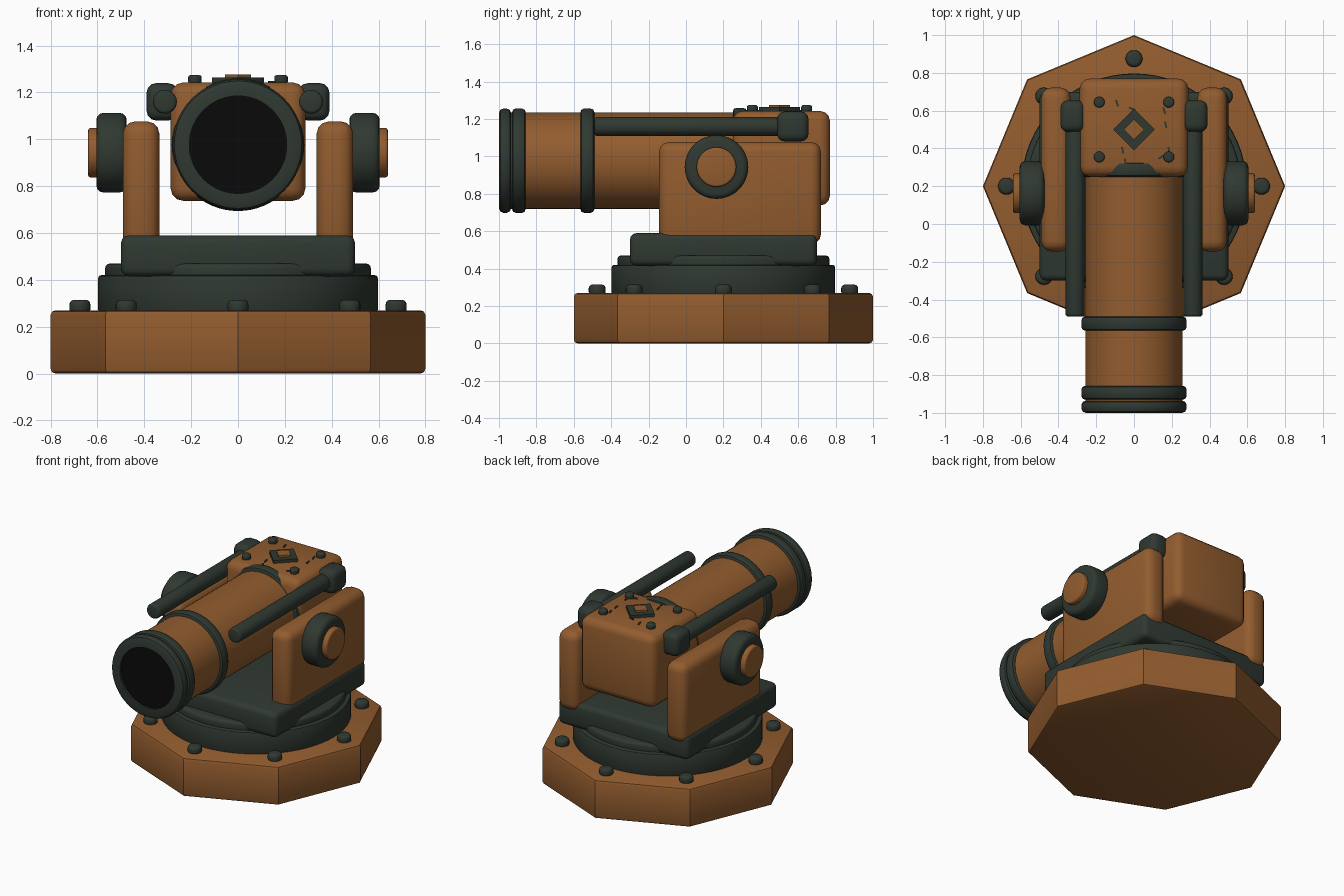
import bpy, bmesh, math
from mathutils import Matrix, Vector

if "Cube" in bpy.data.objects:
    bpy.data.objects.remove(bpy.data.objects["Cube"])


def material(name, col):
    m = bpy.data.materials.new(name)
    m.diffuse_color = (*col, 1)
    m.use_nodes = True
    m.node_tree.nodes["Principled BSDF"].inputs["Base Color"].default_value = m.diffuse_color
    return m


ORANGE = material("burnt orange", (0.29, 0.108, 0.028))
DARK = material("dark green grey", (0.029, 0.040, 0.031))
BLACK = material("bore black", (0.003, 0.003, 0.003))
AXIS = {'X': Matrix.Rotation(math.pi / 2, 4, 'Y'),
        'Y': Matrix.Rotation(math.pi / 2, 4, 'X'), 'Z': Matrix()}


def finish(name, bm, mat, bevel=0, seg=3):
    """Round the sharp edges, make the object and shade it."""
    if bevel:
        sharp = [e for e in bm.edges if e.calc_face_angle(0) > math.radians(50)]
        bmesh.ops.bevel(bm, geom=sharp, offset=bevel, segments=seg,
                        profile=0.5, affect='EDGES', clamp_overlap=True)
    bmesh.ops.recalc_face_normals(bm, faces=bm.faces)
    me = bpy.data.meshes.new(name)
    bm.to_mesh(me)
    bm.free()
    me.materials.append(mat)
    ob = bpy.data.objects.new(name, me)
    bpy.context.collection.objects.link(ob)
    bpy.ops.object.select_all(action='DESELECT')
    ob.select_set(True)
    bpy.context.view_layer.objects.active = ob
    bpy.ops.object.shade_smooth_by_angle(angle=math.radians(35))
    return ob


def box(name, lo, hi, mat, bevel=0, seg=3, rot=0):
    lo, hi = Vector(lo), Vector(hi)
    bm = bmesh.new()
    bmesh.ops.create_cube(bm, size=1, matrix=Matrix.Translation((lo + hi) / 2)
                          @ Matrix.Rotation(rot, 4, 'Z')
                          @ Matrix.Diagonal((*(hi - lo), 1)))
    return finish(name, bm, mat, bevel, seg)


def cyl(name, centre, r, length, mat, axis='Z', bevel=0, n=48, seg=3):
    bm = bmesh.new()
    bmesh.ops.create_cone(bm, cap_ends=True, segments=n, radius1=r, radius2=r,
                          depth=length, matrix=Matrix.Translation(centre) @ AXIS[axis])
    return finish(name, bm, mat, bevel, seg)


def lathe_y(name, profile, z, mat, n=64):
    """Spin a closed (radius, y) profile about the barrel axis."""
    bm = bmesh.new()
    rings = []
    for i in range(n):
        a = 2 * math.pi * i / n
        rings.append([bm.verts.new((r * math.cos(a), y, z + r * math.sin(a)))
                      for r, y in profile])
    k = len(profile)
    for i in range(n):
        p, q = rings[i], rings[(i + 1) % n]
        for j in range(k):
            bm.faces.new((p[j], p[(j + 1) % k], q[(j + 1) % k], q[j]))
    return finish(name, bm, mat)


def band(name, y0, y1, r_in, r_out, c=0.02):
    d = c * 0.3
    lathe_y(name, [(r_in, y0), (r_out - c, y0), (r_out - d, y0 + d), (r_out, y0 + c),
                   (r_out, y1 - c), (r_out - d, y1 - d), (r_out - c, y1), (r_in, y1)],
            BZ, DARK)


CY, BZ = 0.2, 0.977   # turntable centre, barrel height

# octagonal base with bolts
cyl("base", (0, CY, 0.135), 0.8, 0.27, ORANGE, bevel=0.02, n=8, seg=2)
for i in range(8):
    a = i * math.pi / 4
    cyl("base_bolt", (0.675 * math.cos(a), CY + 0.675 * math.sin(a), 0.285), 0.045, 0.06,
        DARK, bevel=0.02, n=20)

# turntable
cyl("turntable_lower", (0, CY, 0.34), 0.597, 0.16, DARK, bevel=0.012, n=64, seg=2)
cyl("turntable_upper", (0, CY, 0.435), 0.567, 0.07, DARK, bevel=0.02, n=64)
box("cradle_plate", (-0.5, -0.3, 0.415), (0.5, 0.7, 0.59), DARK, 0.035)

# barrel, muzzle and bands
cyl("barrel", (0, -0.3, BZ), 0.257, 1.32, ORANGE, 'Y', n=64)
band("muzzle_ring", -1.0, -0.935, 0.208, 0.279, 0.024)
band("muzzle_band", -0.93, -0.857, 0.24, 0.279)
band("middle_band", -0.565, -0.49, 0.24, 0.279)
band("breech_band", 0.25, 0.325, 0.24, 0.283)
cyl("bore", (0, -0.97, BZ), 0.213, 0.03, BLACK, 'Y', n=64)

# breech block
box("breech", (-0.288, 0.25, 0.737), (0.288, 0.77, 1.243), ORANGE, 0.055)

for s in (-1, 1):
    def span(a, b):
        return sorted((s * a, s * b))
    # side arms
    x0, x1 = span(0.335, 0.492)
    box("side_arm", (x0, -0.145, 0.53), (x1, 0.722, 1.077), ORANGE, 0.055)
    # pivots
    cyl("pivot_hub", (s * 0.54, 0.163, 0.943), 0.17, 0.13, DARK, 'X', 0.03)
    cyl("pivot_cap", (s * 0.605, 0.163, 0.943), 0.106, 0.07, ORANGE, 'X', 0.012)
    # recoil rods with their end blocks
    cyl("recoil_rod", (s * 0.312, 0.03, 1.16), 0.051, 1.04, DARK, 'Y', 0.015, 32)
    x0, x1 = span(0.258, 0.39)
    box("rod_block", (x0, 0.487, 1.08), (x1, 0.655, 1.24), DARK, 0.04)
    # breech lid bolts
    for y in (0.355, 0.645):
        cyl("lid_bolt", (s * 0.184, y, 1.255), 0.029, 0.038, DARK, bevel=0.01, n=16)

# diamond badge plates
q = math.pi / 4
h = 0.11 / math.sqrt(2)
box("diamond_plate", (-h, 0.5 - h, 1.24), (h, 0.5 + h, 1.263), DARK, rot=q)
h *= 0.5
box("diamond_inlay", (-h, 0.5 - h, 1.262), (h, 0.5 + h, 1.276), ORANGE, rot=q)

# scratch marks on the lid
for x, y, r in ((-0.09, 0.64, 0.3), (-0.01, 0.61, 1.2), (0.16, 0.60, 0.3), (0.168, 0.525, 0.2),
                (-0.06, 0.39, 0.2), (-0.045, 0.33, 0.3), (0.145, 0.355, -1.0), (0.185, 0.39, 0.2)):
    box("scratch", (x - 0.005, y - 0.018, 1.24), (x + 0.005, y + 0.018, 1.249), DARK, rot=r)
